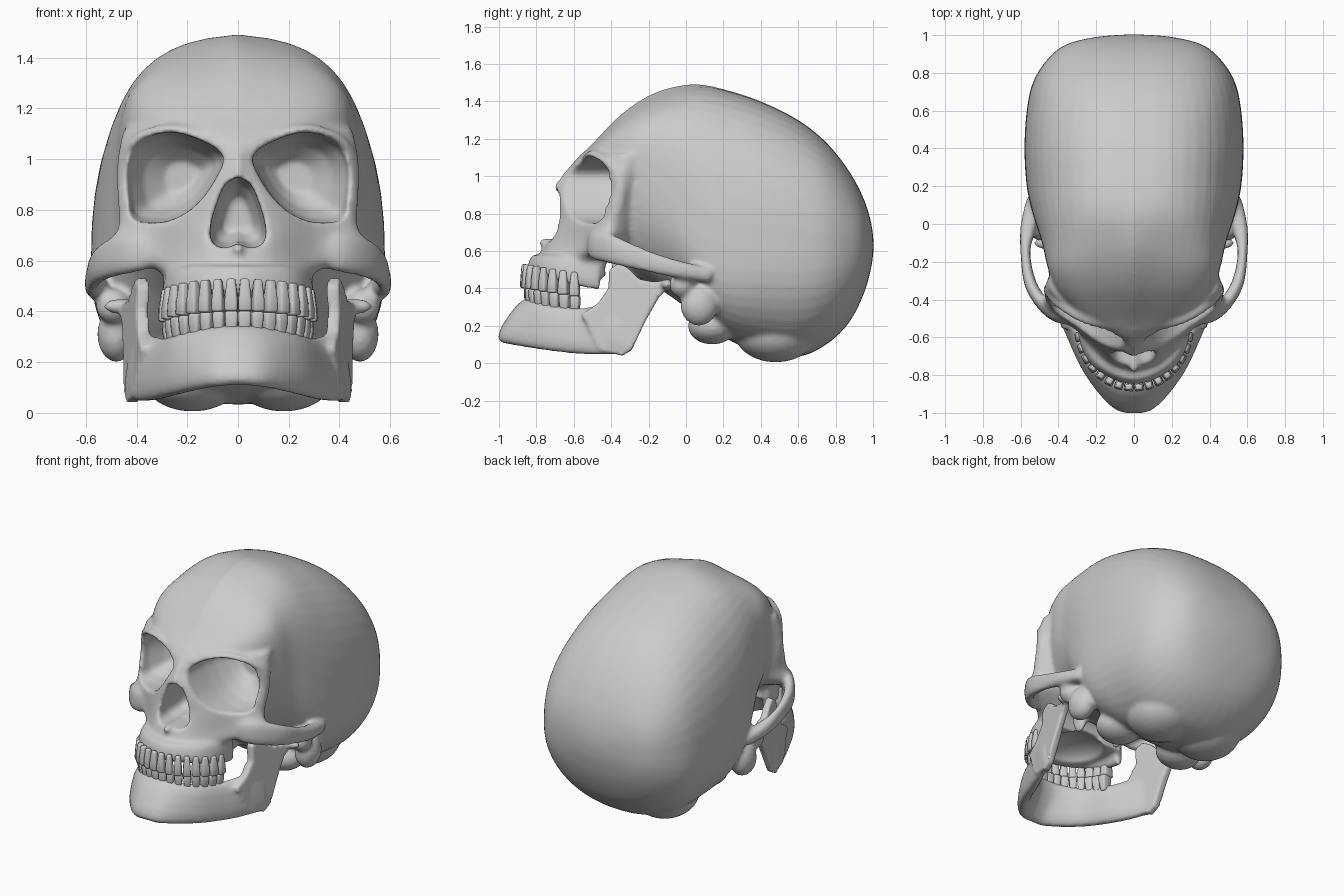
import bpy, bmesh, math
from mathutils import Vector, Matrix

if "Cube" in bpy.data.objects:
    bpy.data.objects.remove(bpy.data.objects["Cube"])


def spline(pts, n, loop=False):
    """Smooth curve through vectors of any size."""
    P = [Vector(p) for p in pts]
    m, out = len(P), []
    for i in range(m if loop else m - 1):
        a, b, c, d = [P[j % m] if loop else P[max(0, min(m - 1, j))] for j in range(i - 1, i + 3)]
        for k in range(n):
            t = k / n
            out.append((b * 2 + (c - a) * t + (a * 2 - b * 5 + c * 4 - d) * t**2
                        + (b * 3 - a - c * 3 + d) * t**3) * 0.5)
    return out if loop else out + [P[-1]]


def skin(bm, rings, loop=False):
    """Join rings of points into a closed solid."""
    V = [[bm.verts.new(p) for p in r] for r in rings]
    n = len(V[0])
    for i in range(len(V) if loop else len(V) - 1):
        A, B = V[i], V[(i + 1) % len(V)]
        for j in range(n):
            bm.faces.new((A[j], A[(j + 1) % n], B[(j + 1) % n], B[j]))
    if not loop:
        bm.faces.new(V[0])
        bm.faces.new(V[-1][::-1])


def power(v, e):
    return math.copysign(abs(v) ** e, v)


def blade(bm, stations, loop=False, n=5):
    """Flat bar: each station is lower edge xyz, upper edge xyz, half thickness."""
    S = spline(stations, n, loop)
    C = [(Vector(s[:3]) + Vector(s[3:6])) / 2 for s in S]
    rings, m = [], len(S)
    for i, s in enumerate(S):
        a, b = ((i - 1) % m, (i + 1) % m) if loop else (max(i - 1, 0), min(i + 1, m - 1))
        u = (Vector(s[3:6]) - Vector(s[:3])) / 2
        v = (C[b] - C[a]).cross(u).normalized() * s[6]
        rings.append([C[i] + u * power(math.cos(q), 0.8) + v * power(math.sin(q), 0.8)
                      for q in [k * math.tau / 16 for k in range(16)]])
    skin(bm, rings, loop)


def ball(bm, c, r):
    bmesh.ops.create_uvsphere(bm, u_segments=24, v_segments=14, radius=1,
                              matrix=Matrix.Translation(c) @ Matrix.Diagonal((*r, 1)))


def flip(p, s):
    return (p[0] * s, p[1], p[2])


def both(half):
    """Mirror stations that start on the midline into a full arch."""
    return [(*flip(j[:3], -1), *flip(j[3:6], -1), j[6]) for j in half[:0:-1]] + half


def make(name, bm):
    bmesh.ops.recalc_face_normals(bm, faces=bm.faces)
    me = bpy.data.meshes.new(name)
    bm.to_mesh(me)
    bm.free()
    ob = bpy.data.objects.new(name, me)
    bpy.context.collection.objects.link(ob)
    return ob


def fuse(ob, voxel, cutter=None, smooth=5):
    """Melt overlapping parts into one skin, carve it, and smooth it."""
    def remesh():
        r = ob.modifiers.new("fuse", 'REMESH')
        r.mode, r.voxel_size, r.use_smooth_shade = 'VOXEL', voxel, True
    remesh()
    if cutter:
        b = ob.modifiers.new("carve", 'BOOLEAN')
        b.operation, b.object, b.solver = 'DIFFERENCE', cutter, 'EXACT'
        remesh()
    s = ob.modifiers.new("soften", 'SMOOTH')
    s.factor, s.iterations = 0.5, smooth
    dg = bpy.context.evaluated_depsgraph_get()
    ob.data = bpy.data.meshes.new_from_object(ob.evaluated_get(dg))
    ob.modifiers.clear()
    ob.data.polygons.foreach_set("use_smooth", [True] * len(ob.data.polygons))
    if cutter:
        bpy.data.objects.remove(cutter)


# Braincase: y, top, bottom, half width, height of widest point, squareness above and below
bm = bmesh.new()
case = [(-.6, 1.075, 1.0, .08, 1.04, 2.4, 2.4), (-.5, 1.175, .9, .26, 1.07, 2.6, 2.4),
        (-.42, 1.26, .7, .35, 1.07, 2.7, 2.4), (-.33, 1.345, .5, .42, 1.05, 2.8, 2.4),
        (-.22, 1.42, .44, .46, 1.02, 2.9, 2.4), (-.1, 1.47, .37, .487, .88, 2.9, 2.4),
        (.05, 1.492, .26, .535, .7, 2.7, 2.6), (.2, 1.465, .14, .568, .62, 2.5, 2.8),
        (.4, 1.4, .055, .58, .58, 2.5, 2.3), (.6, 1.3, .035, .568, .57, 2.5, 2.2),
        (.75, 1.18, .1, .535, .58, 2.5, 2.2), (.87, 1.03, .215, .46, .6, 2.5, 2.2),
        (.95, .88, .37, .36, .62, 2.5, 2.2), (.99, .75, .51, .2, .63, 2.5, 2.2),
        (1.003, .65, .61, .04, .63, 2.5, 2.2)]
rings = []
for y, top, bot, w, zw, sq, lo in spline(case, 5):
    ring = []
    for k in range(48):
        c, s = math.cos(k * math.tau / 48), math.sin(k * math.tau / 48)
        x = power(c, 2 / (sq if s > 0 else lo))
        if s > 0:
            z = zw + (top - zw) * power(s, 2 / sq) - max(0, sq - 2.5) * .3 * abs(x) * (1 - abs(x))
        else:
            z = zw + (zw - bot) * power(s, 2 / lo)
        ring.append((w * x, y, z))
    rings.append(ring)
skin(bm, rings)

# Face block: height, then half outline from the midline to the back
face = [(.46, 0, -.83, .16, -.77, .26, -.63, .285, -.5, .26, -.43),
        (.55, 0, -.8, .15, -.745, .265, -.61, .3, -.5, .27, -.42),
        (.64, 0, -.755, .13, -.715, .3, -.56, .49, -.44, .32, -.3),
        (.75, 0, -.7, .13, -.675, .3, -.545, .47, -.41, .38, -.28),
        (.84, 0, -.705, .115, -.665, .3, -.525, .475, -.385, .4, -.275),
        (.93, 0, -.71, .09, -.65, .3, -.5, .475, -.37, .42, -.27),
        (1.01, 0, -.66, .09, -.6, .3, -.5, .47, -.37, .43, -.25),
        (1.12, 0, -.56, .2, -.53, .35, -.44, .45, -.33, .42, -.2)]
rings = []
for f in spline(face, 6):
    half = spline([(f[i], f[i + 1], f[0]) for i in range(1, 11, 2)], 4)
    rings.append(half + [Vector(flip(p, -1)) for p in half[:0:-1]])
skin(bm, rings)

# Upper gum ridge
blade(bm, both([(0, -.83, .47, 0, -.8, .58, .03), (.19, -.755, .46, .17, -.73, .58, .03),
                (.265, -.62, .42, .25, -.61, .57, .03), (.275, -.46, .39, .26, -.46, .56, .03)]))

# Eye socket rim: x, z, y
rim = [(.06, 1.015, -.585), (.16, 1.08, -.56), (.28, 1.105, -.52), (.40, 1.06, -.44),
       (.445, .96, -.375), (.435, .83, -.385), (.405, .76, -.44), (.28, .755, -.53),
       (.17, .815, -.575), (.09, .92, -.6)]
# Cheek arch
arch = [(.3, -.5, .58, .3, -.5, .7, .03), (.4, -.49, .555, .4, -.48, .71, .038),
        (.49, -.42, .535, .48, -.42, .7, .035), (.55, -.31, .51, .55, -.31, .65, .032),
        (.575, -.15, .475, .575, -.15, .585, .026), (.56, -.02, .45, .56, -.02, .545, .042),
        (.53, .12, .43, .53, .14, .51, .04)]
for s in (1, -1):
    bars = []
    for x, z, y in rim:
        d = Vector((x - .26, 0, z - .94)).normalized() * .03
        bars.append((x * s, y, z, (x + d.x) * s, y + .04, z + d.z, .015))
    blade(bm, bars, True)
    blade(bm, [(*flip(a[:3], s), *flip(a[3:6], s), a[6]) for a in arch])
    # Mastoid, jaw socket, skull base lumps and plate behind the palate
    for c, r in (((.48, .07, .31), (.075, .1, .11)), ((.49, -.02, .42), (.07, .07, .07)),
                 ((.24, .14, .2), (.15, .13, .1)), ((.18, .48, .16), (.21, .22, .155)),
                 ((.15, -.34, .52), (.03, .06, .11))):
        ball(bm, flip(c, s), r)
# Nasal spine
ball(bm, (0, -.74, .645), (.025, .05, .025))
cranium = make("cranium", bm)

# Carving shapes: eye sockets, nose opening, palate
bm = bmesh.new()
outline = spline([(x, z) for x, z, y in rim], 4, True)
for s in (1, -1):
    skin(bm, [[(s * (.2 + (p.x - .2) * k), y, .93 + (p.y - .93) * k) for p in outline]
              for y, k in ((-.85, 1), (-.45, 1), (-.36, .92), (-.27, .7), (-.2, .35))])
half = spline([(0, .93), (.05, .9), (.085, .82), (.108, .73), (.1, .67), (.05, .65), (0, .67)], 4)
nose = [(p.x, p.y) for p in half] + [(-p.x, p.y) for p in half[-2:0:-1]]
skin(bm, [[(x * k, y, .77 + (z - .77) * k) for x, z in nose]
          for y, k in ((-.95, 1), (-.6, 1), (-.5, .85), (-.42, .5))])
ball(bm, (0, -.58, .43), (.2, .2, .1))
cutter = make("openings_cutter", bm)
cutter.hide_render = True
fuse(cranium, .012, cutter, 6)

# Lower jaw body
bm = bmesh.new()
blade(bm, both([(0, -.99, .115, 0, -.83, .34, .047), (.1, -.96, .105, .1, -.81, .335, .047),
                (.23, -.79, .075, .21, -.73, .315, .045), (.33, -.58, .05, .29, -.57, .295, .045),
                (.4, -.41, .045, .37, -.43, .31, .035), (.435, -.32, .06, .4, -.34, .28, .025)]))
# Rising jaw branch: side outline y, z
side = [(-.46, .07), (-.34, .04), (-.29, .07), (-.22, .22), (-.14, .36), (-.08, .41), (-.1, .445),
        (-.17, .435), (-.25, .45), (-.31, .51), (-.36, .535), (-.41, .5), (-.415, .4),
        (-.47, .32), (-.56, .26)]
for s in (1, -1):
    skin(bm, [[(s * (.41 + .21 * (y + .38) - .07 * (z - .04) + o), y, z) for y, z in side]
              for o in (-.025, .025)])
    ball(bm, (s * .455, -.1, .42), (.075, .035, .03))
fuse(make("lower_jaw", bm), .011, smooth=5)

# Teeth: tapered blocks around two arches
for name, gum, tip, rx, ry in (("upper_teeth", .53, .402, .28, .315), ("lower_teeth", .295, .402, .265, .295)):
    bm = bmesh.new()
    for s in (1, -1):
        for i in range(8):
            q = math.radians((i + .5) * 10.9)
            drop = .05 * (1 - math.cos(q))
            w = (.026, .023, .024, .024, .024, .027, .027, .026)[i]
            d = .022 + .014 * i / 7
            m = Matrix.Translation((s * rx * math.sin(q), -.55 - ry * math.cos(q), 0)) @ Matrix.Rotation(s * q, 4, 'Z')
            skin(bm, [[m @ Vector((a * w * k, b * d * k, z - drop))
                       for a, b in ((-1, -1), (1, -1), (1, 1), (-1, 1))]
                      for z, k in ((gum, .65), (gum * .4 + tip * .6, .95), (tip, 1))])
    ob = make(name, bm)
    b = ob.modifiers.new("rounding", 'BEVEL')
    b.width, b.segments = .009, 2
    for p in ob.data.polygons:
        p.use_smooth = True
